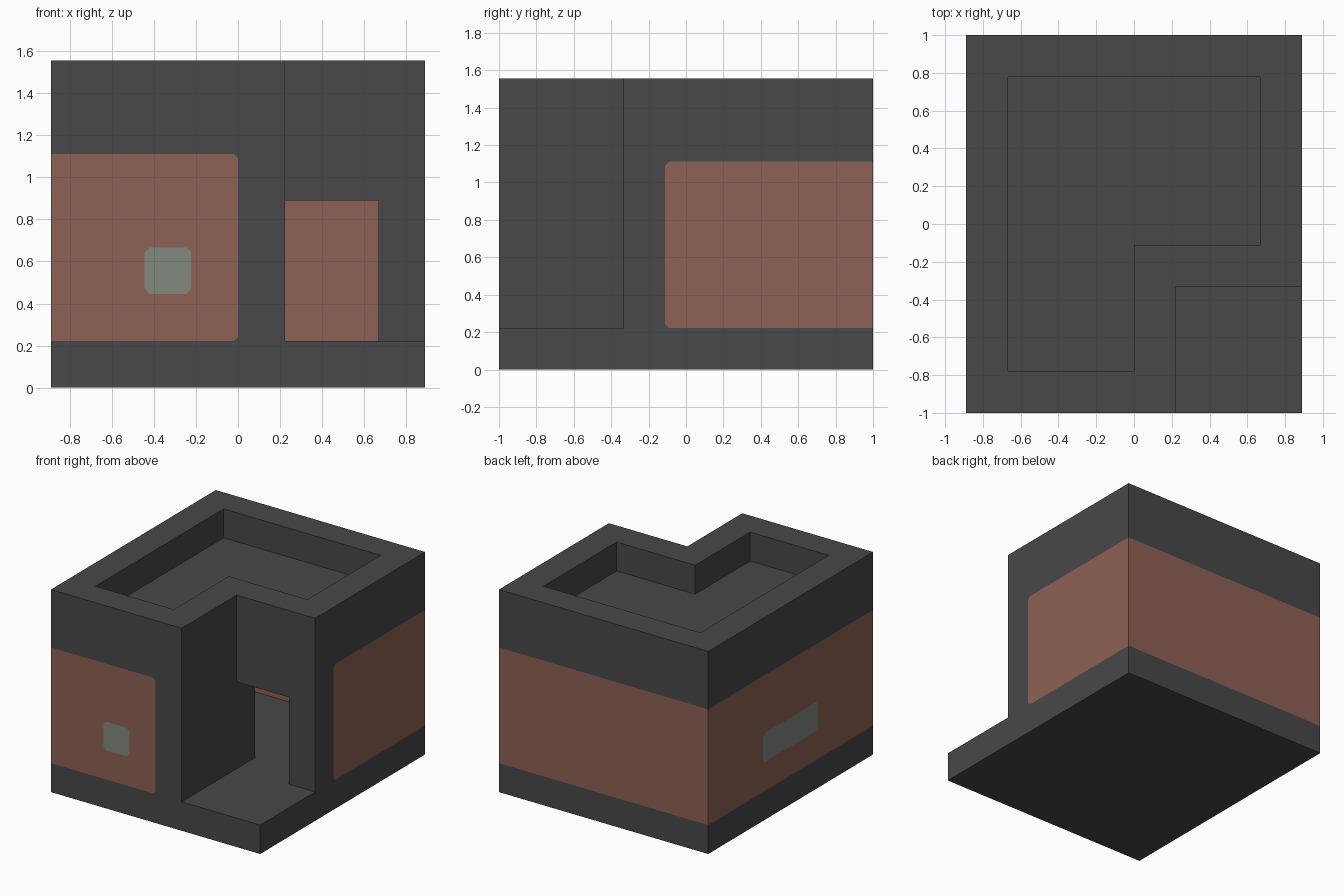
import bpy
import bmesh
from mathutils import Vector

cube = bpy.data.objects.get("Cube")
if cube:
    bpy.data.objects.remove(cube, do_unlink=True)

U = 2 / 9                      # wall thickness, the module of the whole building
W, D, H = 4 * U, 4.5 * U, 7 * U


def make_material(name, rgb):
    linear = [((c / 255 + 0.055) / 1.055) ** 2.4 for c in rgb] + [1]
    mat = bpy.data.materials.new(name)
    mat.use_nodes = True
    mat.diffuse_color = linear
    mat.node_tree.nodes["Principled BSDF"].inputs["Base Color"].default_value = linear
    return mat


def prism(name, outline, z0, z1):
    """Upright solid with the given plan outline."""
    bm = bmesh.new()
    face = bm.faces.new([bm.verts.new((x, y, z0)) for x, y in outline])
    top = bmesh.ops.extrude_face_region(bm, geom=[face])["geom"]
    verts = [v for v in top if isinstance(v, bmesh.types.BMVert)]
    bmesh.ops.translate(bm, verts=verts, vec=(0, 0, z1 - z0))
    bmesh.ops.recalc_face_normals(bm, faces=bm.faces)
    mesh = bpy.data.meshes.new(name)
    bm.to_mesh(mesh)
    bm.free()
    obj = bpy.data.objects.new(name, mesh)
    bpy.context.collection.objects.link(obj)
    return obj


def rect(x0, x1, y0, y1):
    return [(x0, y0), (x1, y0), (x1, y1), (x0, y1)]


def paint(bm, axis, side, level, u_range, z_range, index, r):
    """Cut a rectangle with clipped corners into one wall and colour it."""
    u_axis = 1 - axis

    def wall():
        return [f for f in bm.faces if f.normal[axis] * side > 0.9
                and abs(f.calc_center_median()[axis] - level) < 0.001]

    centre = Vector((sum(u_range) / 2, sum(z_range) / 2))
    half = Vector((u_range[1] - u_range[0], z_range[1] - z_range[0])) / 2
    cuts = []
    for s in (-1, 1):
        cuts += [((s * half.x, 0), (1, 0)), ((0, s * half.y), (0, 1))]
        cuts += [((s * half.x, t * (half.y - r)), (s, t)) for t in (-1, 1)]
    for point, normal in cuts:
        co, no = Vector((0, 0, 0)), Vector((0, 0, 0))
        co[axis] = level
        co[u_axis], co.z = centre.x + point[0], centre.y + point[1]
        no[u_axis], no.z = normal
        faces = wall()
        edges = {e for f in faces for e in f.edges}
        verts = {v for f in faces for v in f.verts}
        bmesh.ops.bisect_plane(bm, geom=faces + list(edges) + list(verts),
                               dist=0.0001, plane_co=co, plane_no=no.normalized())
    for f in wall():
        c = f.calc_center_median()
        du = half.x - abs(c[u_axis] - centre.x)
        dz = half.y - abs(c.z - centre.y)
        if du > 0 and dz > 0 and du + dz > r:
            f.material_index = index


# Solid block, then the porch, room, roof tray and doorway are cut away
body = prism("building", rect(-W, W, -D, D), 0, H)
room_plan = [(-W + U, -D + U), (0, -D + U), (0, -U / 2), (W - U, -U / 2),
             (W - U, D - U), (-W + U, D - U)]
cutters = [
    prism("porch_cutter", rect(U, W + U, -D - U, -1.5 * U), U, H + U),
    prism("room_cutter", room_plan, U, 5 * U),
    prism("roof_cutter", room_plan, 6 * U, H + U),
    prism("door_cutter", rect(U, 3 * U, -2 * U, U), U, 4 * U),
]
for cutter in cutters:
    cutter.hide_render = True
    mod = body.modifiers.new(cutter.name, "BOOLEAN")
    mod.operation = "DIFFERENCE"
    mod.solver = "EXACT"
    mod.object = cutter
bpy.context.view_layer.update()
graph = bpy.context.evaluated_depsgraph_get()
solid = bpy.data.meshes.new_from_object(body.evaluated_get(graph))
body.modifiers.clear()
body.data = solid
for cutter in cutters:
    bpy.data.objects.remove(cutter, do_unlink=True)

solid.materials.clear()
for name, rgb in (("dark_grey_stone", (72, 72, 76)),
                  ("brown_clay", (141, 97, 85)),
                  ("grey_green_glass", (130, 136, 128))):
    solid.materials.append(make_material(name, rgb))

bm = bmesh.new()
bm.from_mesh(solid)
for f in bm.faces:
    f.material_index = 0
    f.smooth = False
bm.normal_update()

# Clay bands, outside and inside; ranges past a corner wrap round it
band, window = (U, 5 * U), (2 * U, 3 * U)
far = 2 * D
for inset, side in ((0, 1), (U, -1)):
    paint(bm, 1, -side, -D + inset, (-far, 0), band, 1, 0.02)       # front
    paint(bm, 1, side, D - inset, (-far, far), band, 1, 0.02)       # back
    paint(bm, 0, side, W - inset, (-U / 2, far), band, 1, 0.02)     # right
    paint(bm, 0, -side, -W + inset, (-far, far), band, 1, 0.02)     # left
    # Windows in the front and side walls
    paint(bm, 1, -side, -D + inset, (-2 * U, -U), window, 2, 0.025)
    paint(bm, 0, -side, -W + inset, (-1.5 * U, 1.5 * U), window, 2, 0.025)

bm.to_mesh(solid)
bm.free()
